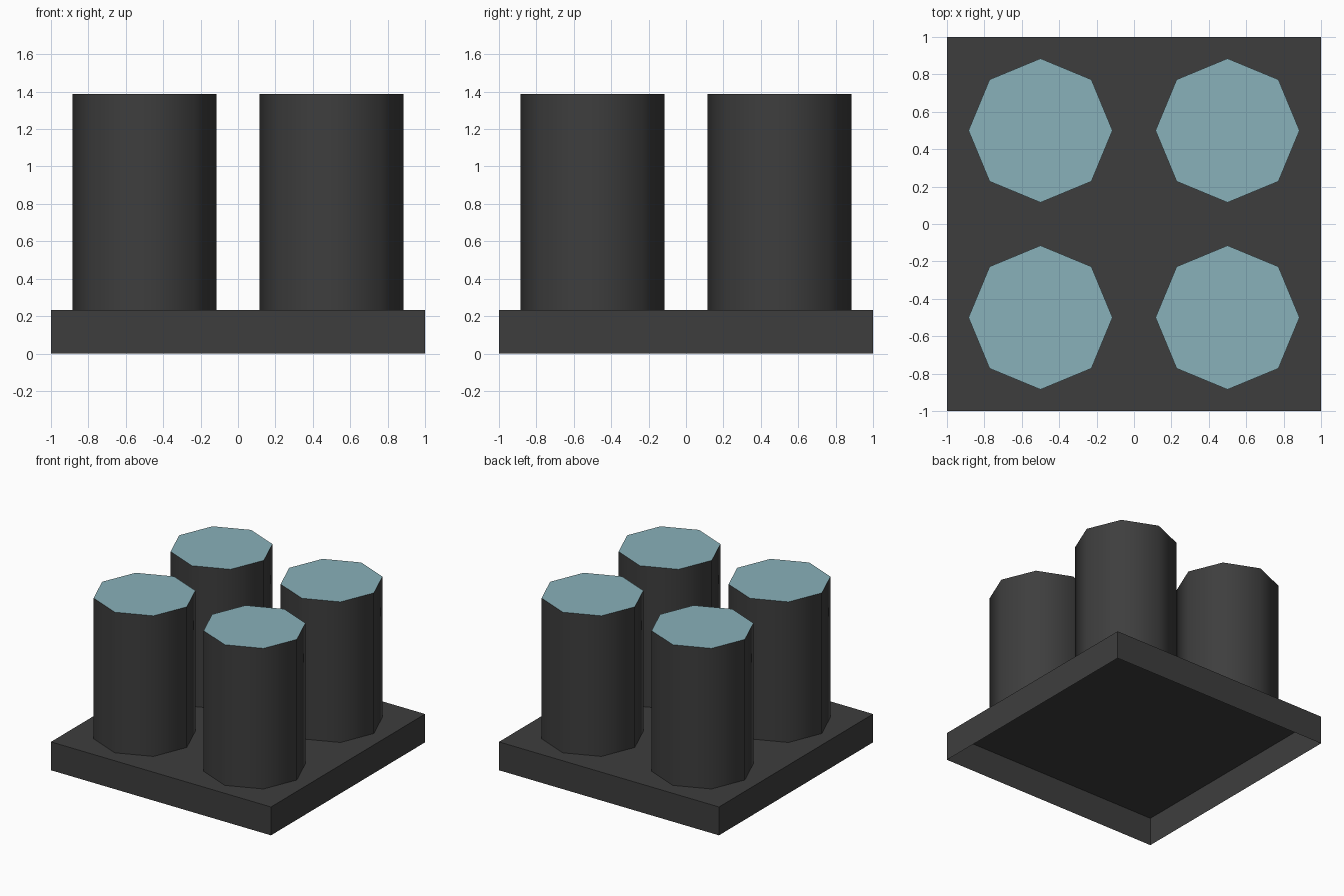
import bpy, bmesh, math

if "Cube" in bpy.data.objects:
    bpy.data.objects.remove(bpy.data.objects["Cube"])

BASE_TOP, PILLAR_TOP, RADIUS = 0.233, 1.388, 0.385


def material(name, rgb):
    m = bpy.data.materials.new(name)
    m.diffuse_color = (*rgb, 1)
    m.use_nodes = True
    m.node_tree.nodes["Principled BSDF"].inputs["Base Color"].default_value = m.diffuse_color
    return m


charcoal = material("charcoal", (0.048, 0.048, 0.048))
pale_teal = material("pale_teal", (0.25, 0.44, 0.49))


def add_object(name, bm, materials):
    mesh = bpy.data.meshes.new(name)
    bm.to_mesh(mesh)
    bm.free()
    for m in materials:
        mesh.materials.append(m)
    obj = bpy.data.objects.new(name, mesh)
    bpy.context.collection.objects.link(obj)
    return obj


# Square base: a thin shell, open underneath
bm = bmesh.new()
bmesh.ops.create_cube(bm, size=2)
for v in bm.verts:
    v.co.z = BASE_TOP if v.co.z > 0 else 0
bm.normal_update()
bmesh.ops.delete(bm, geom=[f for f in bm.faces if f.normal.z < -0.5], context='FACES')
add_object("base", bm, [charcoal])


def pillar(name, x, y):
    # Eight-sided tube with a coloured cap, open where it meets the base
    bm = bmesh.new()
    rings = [[bm.verts.new((x + RADIUS * math.cos(i * math.pi / 4),
                            y + RADIUS * math.sin(i * math.pi / 4), z)) for i in range(8)]
             for z in (BASE_TOP, PILLAR_TOP)]
    low, high = rings
    for i in range(8):
        j = (i + 1) % 8
        bm.faces.new((low[i], low[j], high[j], high[i]))
    bm.faces.new(high).material_index = 1
    obj = add_object(name, bm, [charcoal, pale_teal])
    # Smooth sides, crisp rim
    bpy.ops.object.select_all(action='DESELECT')
    obj.select_set(True)
    bpy.context.view_layer.objects.active = obj
    bpy.ops.object.shade_smooth_by_angle(angle=math.radians(60))


# Four pillars
for side, x in (("left", -0.5), ("right", 0.5)):
    for end, y in (("front", -0.5), ("back", 0.5)):
        pillar(f"pillar_{end}_{side}", x, y)
